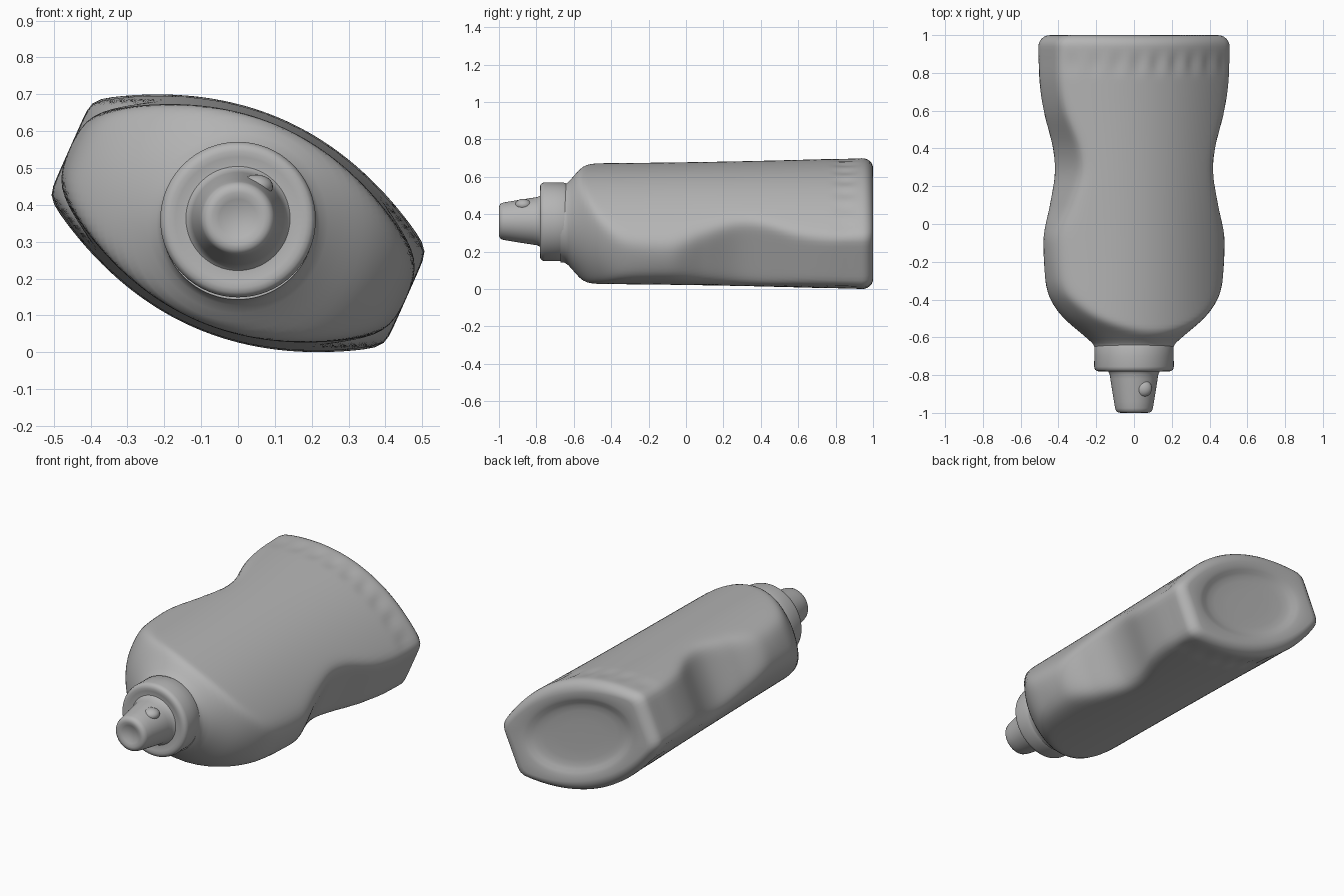
import bpy, bmesh, math

if "Cube" in bpy.data.objects:
    bpy.data.objects.remove(bpy.data.objects["Cube"])

SEG = 128
TILT = math.radians(24)
MID_Z = 0.35

GREY = bpy.data.materials.new("mid_grey")
GREY.diffuse_color = (0.46, 0.46, 0.46, 1)
GREY.use_nodes = True
GREY.node_tree.nodes["Principled BSDF"].inputs["Base Color"].default_value = GREY.diffuse_color


def curve(pts, y):
    """Smooth (Hermite) interpolation through (y, value) points."""
    if y <= pts[0][0]:
        return pts[0][1]
    if y >= pts[-1][0]:
        return pts[-1][1]

    def slope(i):
        a, b = pts[max(i - 1, 0)], pts[min(i + 1, len(pts) - 1)]
        return (b[1] - a[1]) / (b[0] - a[0])
    i = max(j for j in range(len(pts) - 1) if pts[j][0] <= y)
    (y0, v0), (y1, v1) = pts[i], pts[i + 1]
    h = y1 - y0
    t = (y - y0) / h
    return ((2*t**3 - 3*t*t + 1) * v0 + (t**3 - 2*t*t + t) * h * slope(i)
            + (3*t*t - 2*t**3) * v1 + (t**3 - t*t) * h * slope(i + 1))


def soft_min(p, *values):
    """Minimum of the values with a rounded transition."""
    return sum(v ** -p for v in values) ** (-1 / p)


def skin(name, rings, angle):
    """Join closed rings of points into a capped, smooth surface."""
    bm = bmesh.new()
    loops = [[bm.verts.new(p) for p in ring] for ring in rings]
    for a, b in zip(loops, loops[1:]):
        for i in range(len(a)):
            j = (i + 1) % len(a)
            bm.faces.new((a[i], a[j], b[j], b[i]))
    bm.faces.new(loops[0])
    bm.faces.new(loops[-1])
    bmesh.ops.recalc_face_normals(bm, faces=bm.faces)
    mesh = bpy.data.meshes.new(name)
    bm.to_mesh(mesh)
    bm.free()
    mesh.materials.append(GREY)
    obj = bpy.data.objects.new(name, mesh)
    bpy.context.collection.objects.link(obj)
    bpy.ops.object.select_all(action='DESELECT')
    obj.select_set(True)
    bpy.context.view_layer.objects.active = obj
    bpy.ops.object.shade_smooth_by_angle(angle=math.radians(angle))
    return obj


def lathe(name, profile, cz, angle=40, seg=64):
    """Revolve (radius, y) points around the bottle axis."""
    turns = [2 * math.pi * i / seg for i in range(seg)]
    return skin(name, [[(r * math.cos(a), y, cz + r * math.sin(a)) for a in turns]
                       for r, y in profile], angle)


# Body controls along y: half width, half thickness, face bulge, corner hardness, shoulder radius
WIDTH = [(-0.65, 0.41), (-0.4, 0.465), (-0.3, 0.486), (-0.15, 0.5), (-0.05, 0.495),
         (0.1, 0.44), (0.27, 0.393), (0.4, 0.402), (0.6, 0.468), (0.75, 0.495), (0.9, 0.5)]
THICK = [(-0.65, 0.285), (-0.5, 0.287), (0, 0.293), (0.5, 0.299), (0.8, 0.304), (1, 0.308)]
BULGE = [(-0.65, 0.75), (0, 0.75), (0.8, 0.66), (1, 0.65)]
HARD = [(-0.65, 18), (0.2, 18), (0.8, 36), (1, 36)]
SHOULDER = [(-0.67, 0.207), (-0.64, 0.213), (-0.6, 0.255), (-0.5, 0.37),
            (-0.4, 0.452), (-0.3, 0.52), (-0.15, 0.62), (0, 0.9)]


def place(r, c, s, y):
    """Polar point in the tilted section to world space."""
    u, v = r * c, r * s
    return (u * math.cos(TILT) + v * math.sin(TILT), y,
            MID_Z - u * math.sin(TILT) + v * math.cos(TILT))


DIRS = [(math.cos(a), math.sin(a)) for a in
        (2 * math.pi * (i + 0.5) / SEG for i in range(SEG))]


def section(y, inset=0.0):
    """Barrel-shaped cross-section clipped by flat sides and a round shoulder."""
    w, t, k = curve(WIDTH, y), curve(THICK, y), curve(BULGE, y)
    ring = []
    for c, s in DIRS:
        face = 2 * t / (abs(s) + math.sqrt(s * s + 4 * k * c * c * t))
        side = w / abs(c)
        r = soft_min(32, soft_min(curve(HARD, y), face, side), curve(SHOULDER, y))
        # Shallow grip flutes near the base
        if 0.76 < y < 0.94 and face < side:
            band = math.sin(math.pi * (y - 0.76) / 0.18) ** 2
            r -= 0.007 * band * math.cos(math.pi * r * c / 0.11) ** 2
        ring.append(place(r - inset, c, s, y))
    return ring


def oval(a, b, y):
    """Elliptical ring in the tilted section."""
    return [place(1 / math.hypot(c / a, s / b), c, s, y) for c, s in DIRS]


# Bottle body, rounded base edge and shallow oval dish
STEPS = 80
rings = [section(-0.67 + 1.61 * i / STEPS) for i in range(STEPS + 1)]
for i in range(1, 7):
    a = math.pi / 2 * i / 6
    rings.append(section(0.94 + 0.06 * math.sin(a), 0.065 * (1 - math.cos(a))))
rings += [oval(a, b, y) for a, b, y in [
    (0.385, 0.215, 0.996), (0.36, 0.2, 0.99), (0.33, 0.182, 0.98), (0.3, 0.165, 0.973),
    (0.25, 0.135, 0.969), (0.15, 0.08, 0.967), (0.02, 0.01, 0.967)]]
skin("bottle_body", rings, 60)

# Screw cap with a softly rounded rim
lathe("cap", [(0.19, -0.635), (0.204, -0.64), (0.21, -0.655), (0.21, -0.7), (0.211, -0.755),
              (0.207, -0.77), (0.198, -0.778), (0.185, -0.781), (0.17, -0.779),
              (0.155, -0.776), (0.14, -0.776), (0.05, -0.776)], 0.36)

# Tapered nozzle with a dimpled tip
lathe("nozzle", [(0.148, -0.77), (0.137, -0.78), (0.129, -0.795), (0.125, -0.82),
                 (0.116, -0.88), (0.106, -0.94), (0.1, -0.975), (0.095, -0.99),
                 (0.084, -0.998), (0.07, -1.0), (0.052, -0.994), (0.03, -0.986),
                 (0.005, -0.984)], 0.363, 60)

# Small latch bump on the nozzle
bpy.ops.mesh.primitive_uv_sphere_add(segments=24, ring_count=12, radius=1,
                                     location=(0.05, -0.87, 0.45))
latch = bpy.context.object
latch.name = "nozzle_latch"
latch.scale = (0.045, 0.045, 0.032)
latch.data.materials.append(GREY)
bpy.ops.object.shade_smooth()
